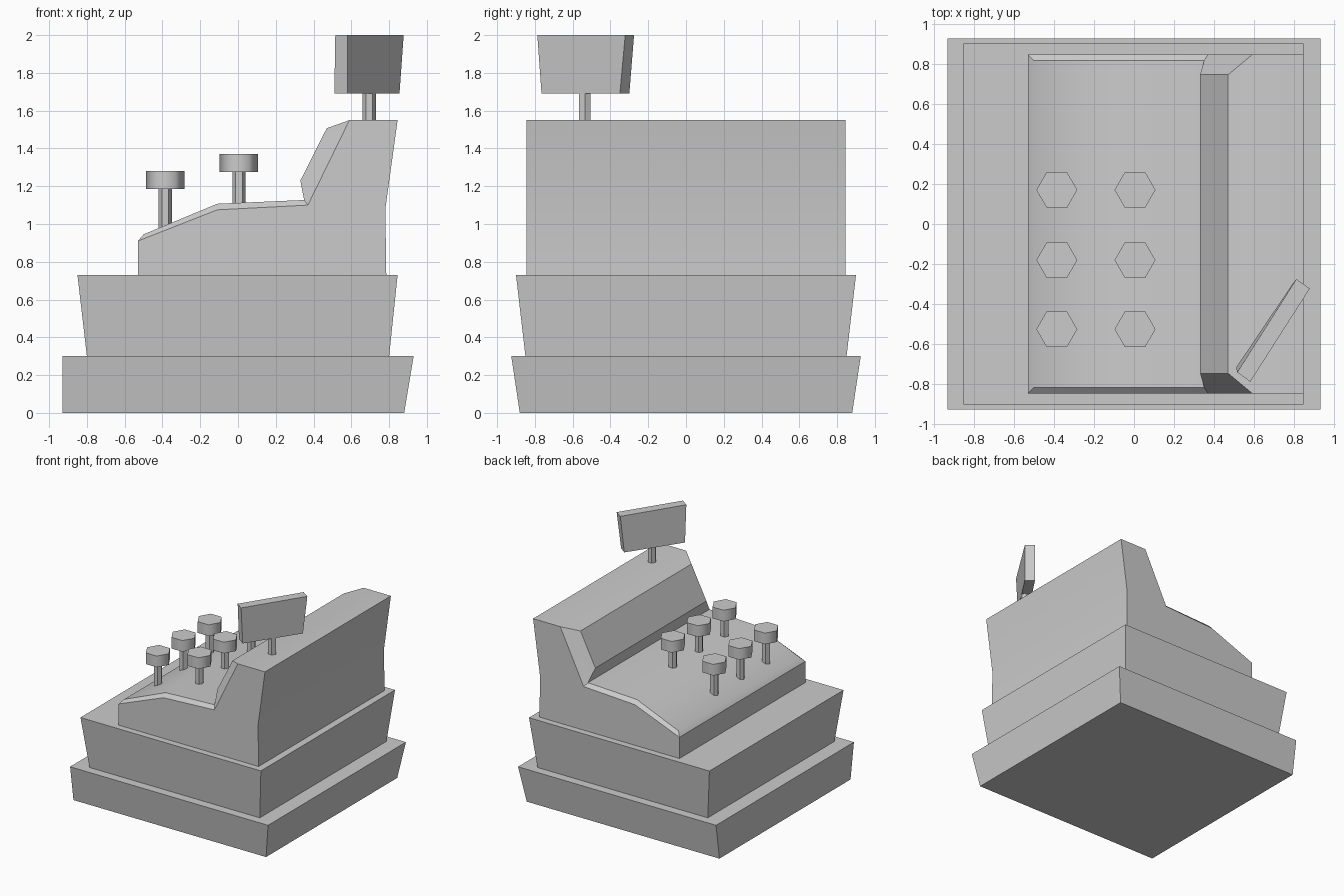
import bpy, bmesh
from math import radians, cos, sin, pi

if "Cube" in bpy.data.objects:
    bpy.data.objects.remove(bpy.data.objects["Cube"])


def make(name, verts, faces, angle=None):
    me = bpy.data.meshes.new(name)
    me.from_pydata(verts, [], faces)
    bm = bmesh.new()
    bm.from_mesh(me)
    bmesh.ops.recalc_face_normals(bm, faces=bm.faces)
    bm.to_mesh(me)
    bm.free()
    if angle:
        me.shade_smooth()
        me.set_sharp_from_angle(angle=radians(angle))
    ob = bpy.data.objects.new(name, me)
    bpy.context.collection.objects.link(ob)
    return ob


def loft(name, low, high, z0, z1, angle=None):
    """Solid between two matching xy outlines."""
    n = len(low)
    verts = [(x, y, z0) for x, y in low] + [(x, y, z1) for x, y in high]
    faces = [(i, (i + 1) % n, n + (i + 1) % n, n + i) for i in range(n)]
    faces += [tuple(range(n)), tuple(range(n, 2 * n))]
    return make(name, verts, faces, angle)


def rect(x0, x1, y):
    return [(x0, -y), (x1, -y), (x1, y), (x0, y)]


def hexagon(cx, cy, r):
    return [(cx + r * cos(i * pi / 3), cy + r * sin(i * pi / 3)) for i in range(6)]


def hex_prism(name, cx, cy, r, z0, z1, angle=None):
    ring = hexagon(cx, cy, r)
    return loft(name, ring, ring, z0, z1, angle)


# Stepped base and cash drawer
loft("base", rect(-0.93, 0.88, 0.88), rect(-0.93, 0.93, 0.925), 0, 0.30)
loft("cash_drawer", rect(-0.80, 0.80, 0.85), rect(-0.85, 0.845, 0.90), 0.30, 0.73)

# Body: side outline plus an inset rim along keyboard and raised panel
outer = [(-0.53, 0.73), (-0.53, 0.91), (-0.11, 1.075), (0.37, 1.10),
         (0.59, 1.55), (0.845, 1.55), (0.78, 1.08), (0.785, 0.73)]
inner = [(-0.50, 0.945, 0.815), (-0.11, 1.107, 0.815), (0.35, 1.127, 0.815),
         (0.33, 1.23, 0.745), (0.47, 1.507, 0.745)]
half = [(x, 0.845, z) for x, z in outer] + [(x, y, z) for x, z, y in inner]
n = len(half)
verts = half + [(x, -y, z) for x, y, z in half]
side = [tuple(range(8)), (1, 2, 9, 8), (2, 3, 10, 9), (3, 11, 10), (3, 4, 12, 11)]
faces = side + [tuple(n + i for i in f) for f in side]
path = [0, 1, 8, 9, 10, 11, 12, 4, 5, 6, 7]
for a, b in zip(path, path[1:] + path[:1]):
    faces.append((a, b, n + b, n + a))
make("body", verts, faces, 30)

# Two columns of hexagonal keys on stems
for col, (x, top) in enumerate([(-0.385, 1.28), (0.005, 1.37)]):
    for row, y in enumerate([0.17, -0.18, -0.525]):
        hex_prism(f"key_stem_{col}_{row}", x, y, 0.035, top - 0.33, top - 0.095)
        hex_prism(f"key_cap_{col}_{row}", x, y, 0.102, top - 0.095, top, 65)

# Customer display on its post
hex_prism("display_post", 0.695, -0.535, 0.035, 1.54, 1.70)
loft("display",
     [(0.51, -0.715), (0.58, -0.765), (0.855, -0.35), (0.79, -0.30)],
     [(0.515, -0.74), (0.58, -0.787), (0.877, -0.322), (0.81, -0.275)], 1.69, 2.0)
